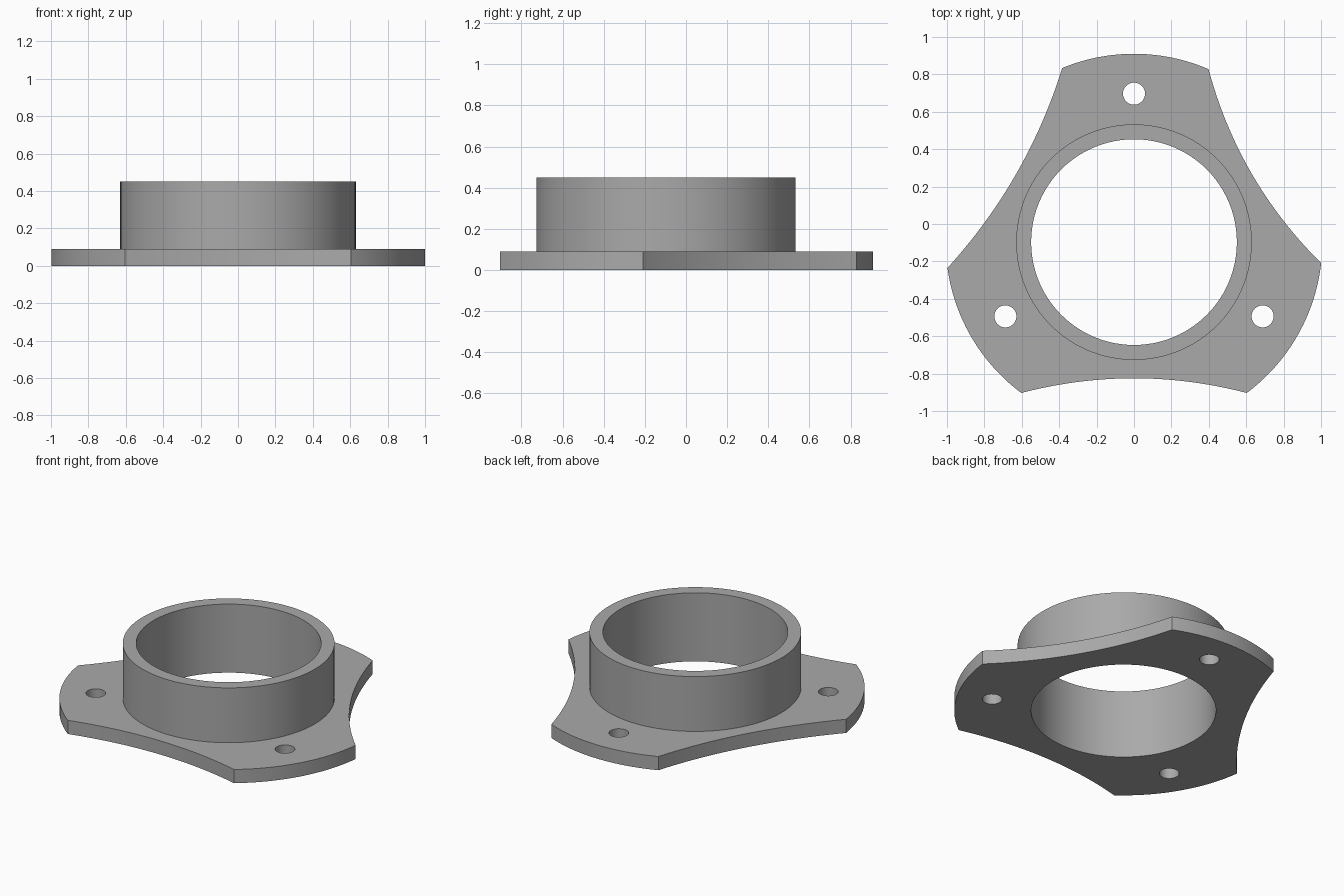
import bpy
import bmesh
from math import radians, cos, sin, tau
from mathutils import Vector

cube = bpy.data.objects.get("Cube")
if cube:
    bpy.data.objects.remove(cube)

CENTRE = Vector((0, -0.097, 0))
BORE, COLLAR, RIM, WAIST = 0.55, 0.63, 1.007, 0.728
THICKNESS, HEIGHT = 0.09, 0.45

grey = bpy.data.materials.new("plain grey")
grey.use_nodes = True
grey.diffuse_color = (0.4, 0.4, 0.4, 1)
grey.node_tree.nodes["Principled BSDF"].inputs["Base Color"].default_value = grey.diffuse_color


def polar(radius, degrees):
    a = radians(degrees)
    return CENTRE + Vector((radius * cos(a), radius * sin(a), 0))


def circle(centre, radius, count):
    return [centre + Vector((radius * cos(tau * i / count), radius * sin(tau * i / count), 0))
            for i in range(count)]


def extruded_part(name, loops, bottom, top):
    """Fill an outline with its holes and extrude it upwards."""
    bm = bmesh.new()
    edges = []
    for loop in loops:
        verts = [bm.verts.new((p.x, p.y, bottom)) for p in loop]
        edges += [bm.edges.new((v, verts[i - 1])) for i, v in enumerate(verts)]
    bmesh.ops.triangle_fill(bm, edges=edges, use_beauty=True, normal=(0, 0, 1))
    result = bmesh.ops.extrude_face_region(bm, geom=bm.faces[:], use_keep_orig=True)
    raised = [g for g in result["geom"] if isinstance(g, bmesh.types.BMVert)]
    bmesh.ops.translate(bm, verts=raised, vec=(0, 0, top - bottom))
    bmesh.ops.recalc_face_normals(bm, faces=bm.faces[:])
    mesh = bpy.data.meshes.new(name)
    bm.to_mesh(mesh)
    bm.free()
    mesh.materials.append(grey)
    obj = bpy.data.objects.new(name, mesh)
    bpy.context.collection.objects.link(obj)
    bpy.ops.object.select_all(action="DESELECT")
    obj.select_set(True)
    bpy.context.view_layer.objects.active = obj
    bpy.ops.object.shade_smooth_by_angle(angle=radians(30))
    return obj


# Flange outline: three rounded lobes joined by shallow concave sides
lobes = [(-53.2, -6.4), (66.7, 112.4), (187.9, 233.2)]
outline = []
steps = 24
for i, (start, end) in enumerate(lobes):
    outline += [polar(RIM, start + (end - start) * k / steps) for k in range(steps)]
    a, b = polar(RIM, end), polar(RIM, lobes[(i + 1) % 3][0])
    bow = polar(WAIST, 30 + 120 * i) - (a + b) / 2
    for k in range(steps):
        t = k / steps
        outline.append(a.lerp(b, t) + bow * 4 * t * (1 - t))

# Flange with the bore and three bolt holes
bore = circle(CENTRE, BORE, 96)
bolt_holes = [circle(polar(0.794, 90 + 120 * i), 0.059, 32) for i in range(3)]
extruded_part("flange", [outline, bore] + bolt_holes, 0, THICKNESS)

# Collar standing on the flange
extruded_part("collar", [circle(CENTRE, COLLAR, 96), bore], THICKNESS, HEIGHT)
